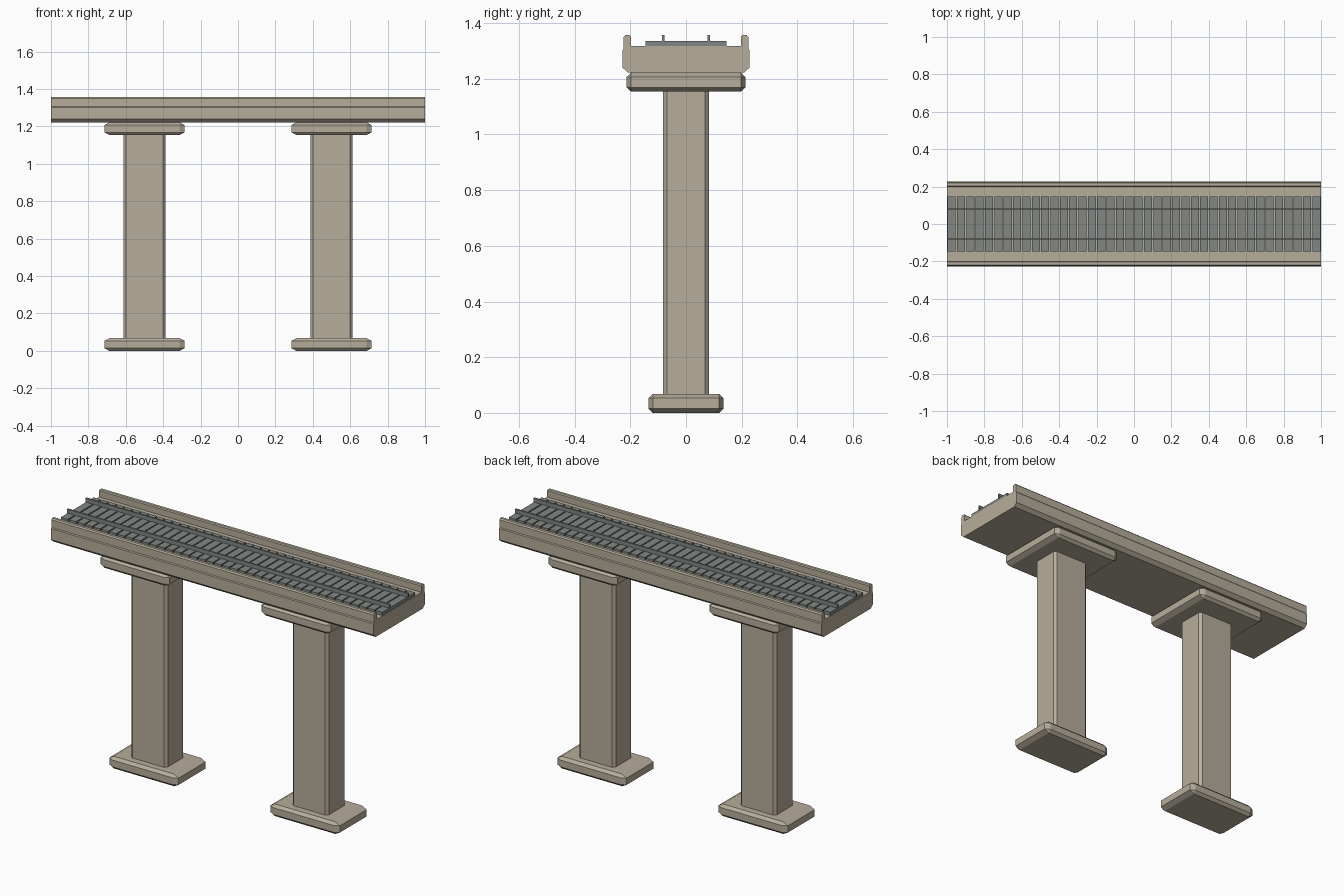
import bpy
import bmesh

cube = bpy.data.objects.get("Cube")
if cube:
    bpy.data.objects.remove(cube, do_unlink=True)


def material(name, rgb):
    m = bpy.data.materials.new(name)
    m.use_nodes = True
    m.diffuse_color = (*rgb, 1)
    bsdf = m.node_tree.nodes["Principled BSDF"]
    bsdf.inputs["Base Color"].default_value = (*rgb, 1)
    bsdf.inputs["Roughness"].default_value = 0.8
    return m


concrete = material("warm concrete", (0.47, 0.42, 0.33))
steel = material("grey steel", (0.22, 0.245, 0.23))


def finish(bm, name, mat):
    bmesh.ops.recalc_face_normals(bm, faces=bm.faces)
    mesh = bpy.data.meshes.new(name)
    bm.to_mesh(mesh)
    bm.free()
    mesh.materials.append(mat)
    ob = bpy.data.objects.new(name, mesh)
    bpy.context.collection.objects.link(ob)
    return ob


def box(name, mat, centre, size, chamfer=0, stretch=1, upright_only=False):
    """Box with flat chamfers; stretch widens the chamfer along x."""
    bm = bmesh.new()
    bmesh.ops.create_cube(bm, size=1)
    bmesh.ops.scale(bm, verts=bm.verts, vec=(size[0] / stretch, size[1], size[2]))
    if chamfer:
        edges = [e for e in bm.edges if not upright_only
                 or abs(e.verts[0].co.z - e.verts[1].co.z) > 1e-4]
        bmesh.ops.bevel(bm, geom=edges, offset=chamfer, segments=1,
                        affect='EDGES', profile=0.5)
    bmesh.ops.scale(bm, verts=bm.verts, vec=(stretch, 1, 1))
    ob = finish(bm, name, mat)
    ob.location = centre
    return ob


# Deck: mirrored trough profile with parapets, extruded along x
half = [(0.208, 1.222), (0.228, 1.24), (0.228, 1.302), (0.224, 1.307),
        (0.224, 1.35), (0.218, 1.357), (0.203, 1.357), (0.198, 1.352),
        (0.198, 1.317)]
profile = half + [(-y, z) for y, z in reversed(half)]
bm = bmesh.new()
end = bm.faces.new([bm.verts.new((-1, y, z)) for y, z in profile])
swept = bmesh.ops.extrude_face_region(bm, geom=[end], use_keep_orig=True)
moved = [v for v in swept["geom"] if isinstance(v, bmesh.types.BMVert)]
bmesh.ops.translate(bm, verts=moved, vec=(2, 0, 0))
finish(bm, "bridge_deck", concrete)

# Piers: footing, column and cap on each side
for side, x in (("right", -0.5), ("left", 0.5)):
    box(side + "_footing", concrete, (x, 0, 0.034), (0.43, 0.268, 0.068), 0.015, 1.8)
    box(side + "_column", concrete, (x, 0, 0.61), (0.224, 0.164, 1.1), 0.014, 1, True)
    box(side + "_cap", concrete, (x, 0, 1.188), (0.43, 0.426, 0.068), 0.015, 1.8)

# Sleepers, evenly spaced along the deck
count = 40
pitch = 2 / count
for i in range(count):
    box(f"sleeper_{i + 1}", steel, (-1 + pitch * (i + 0.5), 0, 1.325),
        (pitch * 0.86, 0.292, 0.02))

# Rails
for side, y in (("front", -0.081), ("back", 0.081)):
    box(side + "_rail", steel, (0, y, 1.344), (2, 0.009, 0.026))
